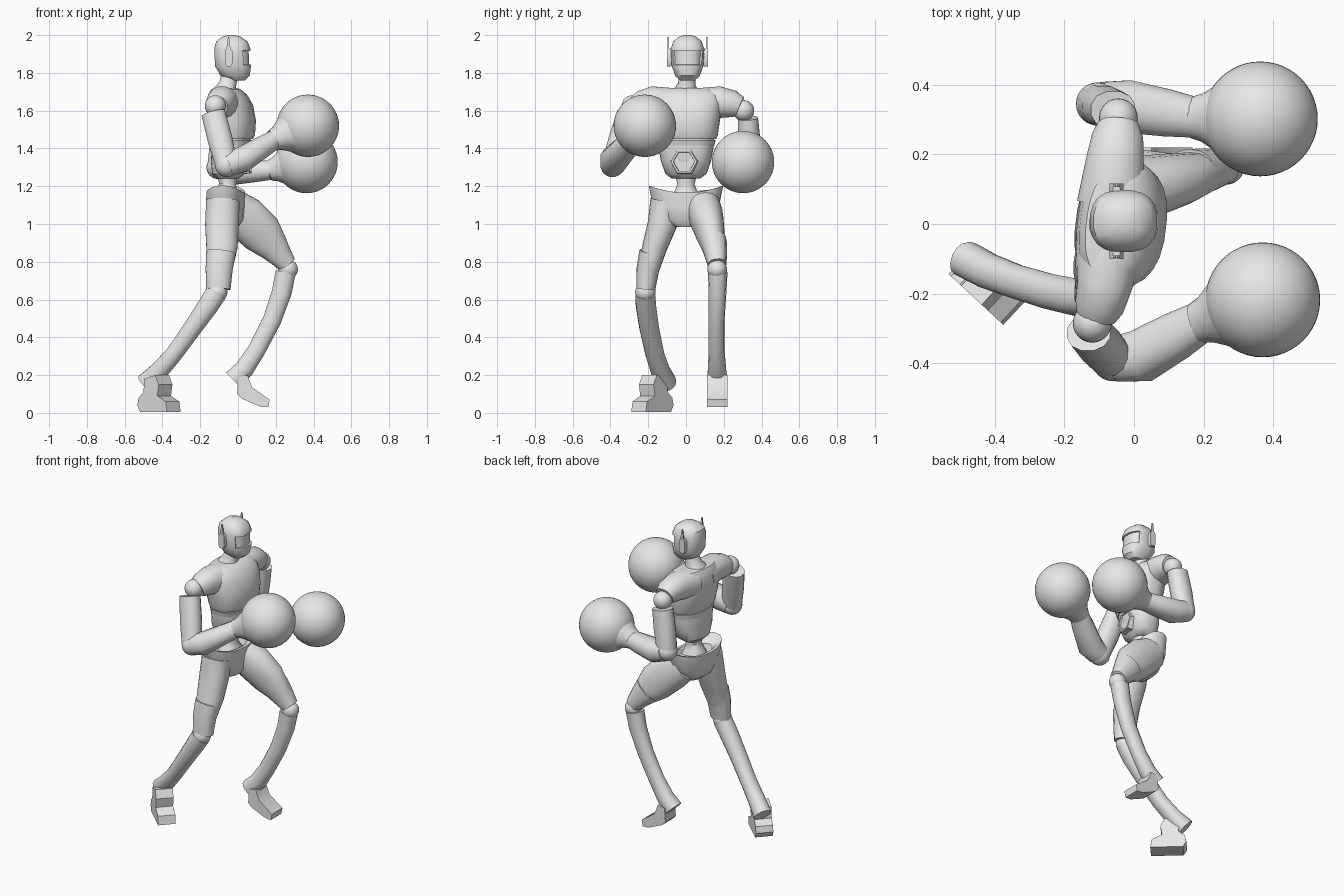
import bpy, bmesh, math
from mathutils import Vector, Matrix

cube = bpy.data.objects.get("Cube")
if cube:
    bpy.data.objects.remove(cube, do_unlink=True)

grey = bpy.data.materials.new("plain grey")
grey.use_nodes = True
grey.diffuse_color = (0.8, 0.8, 0.8, 1)
grey.node_tree.nodes["Principled BSDF"].inputs["Base Color"].default_value = (0.8, 0.8, 0.8, 1)
YAW = math.radians(-7)      # upper body twist
parts = []


def finish(name, bm):
    bmesh.ops.recalc_face_normals(bm, faces=bm.faces[:])
    mesh = bpy.data.meshes.new(name)
    bm.to_mesh(mesh)
    bm.free()
    mesh.materials.append(grey)
    obj = bpy.data.objects.new(name, mesh)
    bpy.context.collection.objects.link(obj)
    parts.append(obj)
    return obj


def loft(rings, n, power=2.0):
    """Skin closed superellipse rings, each (centre, half axis a, half axis b)."""
    bm = bmesh.new()
    loops = []
    for c, a, b in rings:
        loop = []
        for i in range(n):
            t = math.tau * (i + 0.5) / n
            u, v = math.cos(t), math.sin(t)
            u = math.copysign(abs(u) ** (2 / power), u)
            v = math.copysign(abs(v) ** (2 / power), v)
            loop.append(bm.verts.new(c + a * u + b * v))
        loops.append(loop)
    for low, high in zip(loops, loops[1:]):
        for i in range(n):
            j = (i + 1) % n
            bm.faces.new((low[i], low[j], high[j], high[i]))
    bm.faces.new(loops[0][::-1])
    bm.faces.new(loops[-1])
    bmesh.ops.recalc_face_normals(bm, faces=bm.faces[:])
    return bm


def body(sections, n=24, power=2.4, yaw=YAW, y=0.0):
    """Stack of level sections: (z, centre x, half depth, half width)."""
    a, b = Matrix.Rotation(yaw, 3, 'Z') @ Vector((1, 0, 0)), Matrix.Rotation(yaw, 3, 'Z') @ Vector((0, 1, 0))
    return loft([(Vector((x, y, z)), a * d, b * w) for z, x, d, w in sections], n, power)


def limb(name, points, n=14, power=2.2):
    """Tube along points: (x, y, z, half depth, half width)."""
    pos = [Vector(p[:3]) for p in points]
    rings = []
    for i, p in enumerate(points):
        t = (pos[min(i + 1, len(pos) - 1)] - pos[max(i - 1, 0)]).normalized()
        depth = t.cross(Vector((0, 1, 0)) if abs(t.y) < 0.9 else Vector((1, 0, 0))).normalized()
        rings.append((pos[i], depth * p[3], depth.cross(t) * p[4]))
    return finish(name, loft(rings, n, power))


def ball(name, centre, r, seg=24):
    bm = bmesh.new()
    bmesh.ops.create_uvsphere(bm, u_segments=seg, v_segments=seg // 2, radius=r,
                              matrix=Matrix.Translation(centre))
    return finish(name, bm)


def slab(name, profile, width, origin, angle):
    """Side profile (forward, z) extruded to a width, turned about z."""
    bm = bmesh.new()
    face = bm.faces.new([bm.verts.new((u, -width / 2, z)) for u, z in profile])
    out = bmesh.ops.extrude_face_region(bm, geom=[face])
    bmesh.ops.translate(bm, vec=(0, width, 0),
                        verts=[v for v in out["geom"] if isinstance(v, bmesh.types.BMVert)])
    bm.transform(Matrix.Translation(origin) @ Matrix.Rotation(angle, 4, 'Z'))
    return finish(name, bm)


# Head with a sunken visor
bm = body([(1.76, -.005, .04, .04), (1.785, -.015, .078, .066), (1.835, -.026, .096, .084),
           (1.925, -.03, .097, .09), (1.965, -.032, .085, .077), (1.99, -.034, .052, .05),
           (2.0, -.035, .02, .02)], n=20, power=2.5, yaw=0, y=.008)
visor = [f for f in bm.faces if f.normal.x > .45 and 1.83 < f.calc_center_median().z < 1.925]
bmesh.ops.inset_region(bm, faces=visor, thickness=.008, depth=0)
bmesh.ops.inset_region(bm, faces=visor, thickness=.002, depth=-.01)
finish("head", bm)

# Ear pods with upright fins
for side, label in ((-1, "right"), (1, "left")):
    y = .008 + side * .096
    slab(label + "_ear", [(-.02, 1.85), (-.012, 1.835), (.012, 1.835), (.02, 1.85),
                          (.02, 1.915), (.01, 1.93), (-.01, 1.93), (-.02, 1.915)],
         .024, (-.05, y, 0), 0)
    slab(label + "_ear_fin", [(-.012, 1.92), (.012, 1.92), (.003, 1.99), (-.003, 1.99)],
         .008, (-.05, y + side * .006, 0), 0)

limb("neck", [(-.07, 0, 1.67, .08, .085), (-.065, 0, 1.71, .062, .066), (-.055, .004, 1.74, .046, .046),
              (-.04, .008, 1.8, .046, .045)], n=18)

# Torso
finish("chest", body([(1.45, -.03, .108, .16), (1.47, -.03, .118, .168), (1.55, -.035, .128, .18),
                      (1.63, -.043, .12, .19), (1.685, -.055, .1, .185), (1.715, -.065, .072, .15),
                      (1.72, -.065, .05, .1)]))
finish("belt", body([(1.415, -.035, .104, .15), (1.445, -.032, .11, .157)]))
finish("belly", body([(1.24, -.055, .055, .075), (1.265, -.05, .085, .108), (1.33, -.042, .1, .132),
                      (1.4, -.037, .1, .145), (1.46, -.035, .1, .148)]))

# Hexagonal belly plate
bm = bmesh.new()
bmesh.ops.create_cone(bm, cap_ends=True, segments=6, radius1=.078, radius2=.07, depth=.05)
front = [f for f in bm.faces if f.normal.z > .9]
bmesh.ops.inset_region(bm, faces=front, thickness=.012, depth=0)
bmesh.ops.inset_region(bm, faces=front, thickness=.002, depth=-.01)
bm.transform(Matrix.Translation((.042, -.008, 1.33)) @ Matrix.Rotation(YAW, 4, 'Z')
             @ Matrix.Rotation(math.radians(90), 4, 'Y'))
finish("belly_plate", bm)

# Shoulders
limb("left_shoulder", [(-.065, .06, 1.635, .085, .1), (-.055, .18, 1.645, .085, .085),
                       (-.047, .25, 1.635, .072, .075), (-.045, .285, 1.62, .056, .06)], n=16)
limb("right_shoulder", [(-.07, -.06, 1.635, .085, .1), (-.085, -.18, 1.645, .085, .08),
                        (-.1, -.235, 1.635, .072, .072), (-.11, -.265, 1.625, .056, .058)], n=16)

# Waist and pelvis, the rim rising at both hips
limb("waist", [(-.06, 0, 1.14, .075, .08), (-.06, 0, 1.18, .055, .058), (-.055, 0, 1.21, .046, .046),
               (-.055, 0, 1.27, .055, .06)], n=16)
bm = body([(.985, -.05, .05, .06), (1.02, -.06, .085, .125), (1.09, -.068, .1, .175),
           (1.165, -.065, .098, .198), (1.165, -.065, .08, .175), (1.14, -.065, .06, .13)])
for v in bm.verts:
    if v.co.z > 1.13:
        v.co.z += .04 * (v.co.y / .2) ** 2
finish("pelvis", bm)

# Legs
limb("right_thigh", [(-.08, -.1, 1.12, .09, .09), (-.085, -.125, 1.0, .09, .078),
                     (-.085, -.165, .88, .084, .066), (-.1, -.2, .75, .068, .055),
                     (-.103, -.21, .68, .06, .048)], n=18)
limb("right_thigh_guard", [(-.09, -.182, .85, .08, .066), (-.1, -.202, .76, .073, .06),
                           (-.104, -.213, .655, .066, .05)])
limb("left_thigh", [(-.05, .09, 1.1, .1, .09), (.035, .108, 1.035, .118, .09),
                    (.125, .13, .95, .114, .075), (.19, .147, .875, .082, .06),
                    (.252, .16, .795, .05, .048)], n=18)
limb("left_thigh_guard", [(.165, .15, .905, .088, .066), (.21, .158, .85, .072, .06),
                          (.262, .165, .785, .05, .05)])
ball("right_knee", (-.11, -.215, .64), .054)
ball("left_knee", (.265, .165, .76), .052)
limb("right_shin", [(-.115, -.216, .635, .058, .052), (-.16, -.212, .565, .056, .054),
                    (-.24, -.195, .45, .05, .052), (-.34, -.165, .31, .046, .05),
                    (-.42, -.135, .22, .05, .052), (-.485, -.1, .155, .058, .052)])
limb("left_shin", [(.252, .168, .745, .055, .052), (.232, .167, .64, .054, .047),
                   (.18, .162, .49, .05, .042), (.1, .162, .335, .048, .042),
                   (.035, .164, .235, .052, .048), (-.025, .165, .175, .055, .055)])
slab("right_foot", [(-.03, .04), (-.02, .08), (.015, .11), (.02, .18), (.1, .2), (.125, .15), (.115, .09),
                    (.175, .06), (.185, .005), (-.01, .005)], .106, (-.475, -.125, 0), math.radians(-43))
slab("left_foot", [(-.005, .1), (.002, .19), (.05, .2), (.075, .135), (.168, .07), (.16, .03),
                   (.12, .032), (.02, .075)], .108, (0, .166, 0), 0)

# Arms with round gloves: shoulder ball, upper arm, elbow, forearm, cuff, glove
arms = {
    "right": dict(shoulder=(-.12, -.285, 1.625), top=(-.13, -.312, 1.585), elbow=(-.06, -.39, 1.31),
                  mid=(.02, -.38, 1.34), wrist=(.19, -.282, 1.445), glove=(.37, -.218, 1.52)),
    "left": dict(shoulder=(-.045, .305, 1.6), top=(-.06, .328, 1.56), elbow=(-.105, .345, 1.3),
                 mid=(-.02, .338, 1.275), wrist=(.175, .306, 1.285), glove=(.363, .302, 1.328)),
}
for label, a in arms.items():
    ball(label + "_shoulder_ball", a["shoulder"], .056)
    top, elbow, mid, wrist, glove = (Vector(a[k]) for k in ("top", "elbow", "mid", "wrist", "glove"))
    limb(label + "_upper_arm", [(*top, .066, .055), (*top.lerp(elbow, .5), .068, .06),
                                (*elbow, .06, .058)], n=12)
    ball(label + "_elbow", elbow, .062)
    limb(label + "_forearm", [(*elbow.lerp(mid, .1), .062, .066), (*mid, .07, .078),
                              (*mid.lerp(wrist, .6), .06, .07), (*wrist, .052, .06)], n=12)
    limb(label + "_cuff", [(*wrist.lerp(glove, -.05), .055, .06), (*wrist.lerp(glove, .12), .066, .07),
                           (*wrist.lerp(glove, .5), .115, .115)], n=20)
    ball(label + "_glove", glove, .165, 48)

# Smooth shading with crisp edges
bpy.ops.object.select_all(action='DESELECT')
for obj in parts:
    obj.select_set(True)
bpy.context.view_layer.objects.active = parts[0]
bpy.ops.object.shade_smooth_by_angle(angle=math.radians(35))
